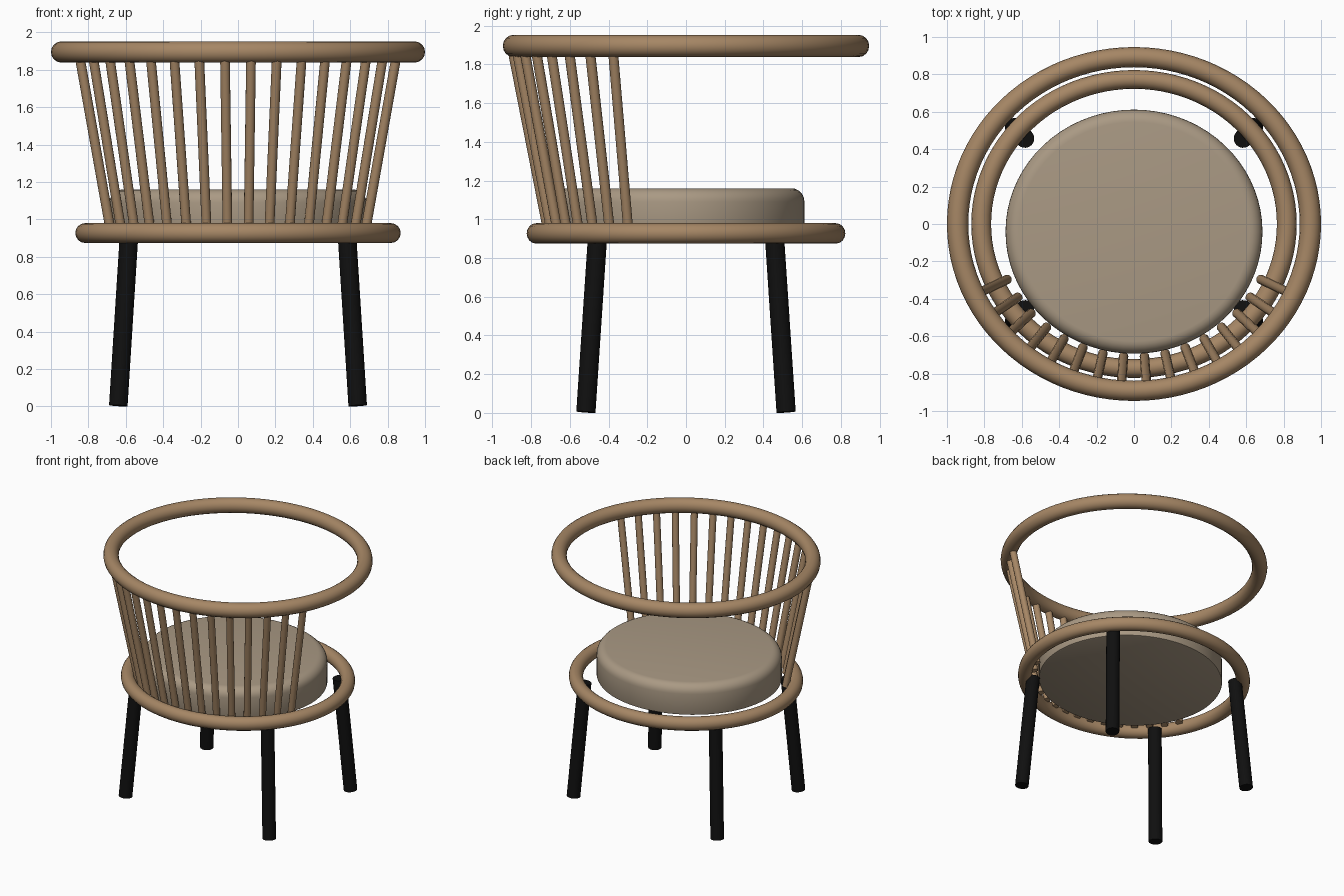
import bpy
import bmesh
import math
from mathutils import Vector

cube = bpy.data.objects.get("Cube")
if cube:
    bpy.data.objects.remove(cube, do_unlink=True)


def make_material(name, rgb, roughness):
    mat = bpy.data.materials.new(name)
    mat.use_nodes = True
    mat.diffuse_color = (*rgb, 1)
    shader = next(n for n in mat.node_tree.nodes if n.type == 'BSDF_PRINCIPLED')
    shader.inputs["Base Color"].default_value = (*rgb, 1)
    shader.inputs["Roughness"].default_value = roughness
    return mat


wood = make_material("warm wood", (0.38, 0.24, 0.13), 0.6)
fabric = make_material("beige fabric", (0.40, 0.32, 0.23), 0.9)
black = make_material("black metal", (0.005, 0.005, 0.005), 0.5)


def finish(name, mat, angle=40):
    obj = bpy.context.object
    obj.name = name
    obj.data.materials.append(mat)
    bpy.ops.object.shade_smooth_by_angle(angle=math.radians(angle))
    return obj


def ring(name, radius, tube, z):
    bpy.ops.mesh.primitive_torus_add(major_radius=radius, minor_radius=tube,
                                     major_segments=96, minor_segments=16,
                                     location=(0, 0, z))
    finish(name, wood).scale.y = 0.946


def rod(name, start, end, radius, mat, sides):
    a, b = Vector(start), Vector(end)
    bpy.ops.mesh.primitive_cylinder_add(vertices=sides, radius=radius,
                                        depth=(b - a).length,
                                        location=(a + b) / 2)
    obj = finish(name, mat)
    obj.rotation_euler = (b - a).to_track_quat('Z', 'Y').to_euler()


# Hoops: seat frame and arm rail
ring("seat_ring", 0.817, 0.053, 0.927)
ring("arm_ring", 0.943, 0.057, 1.895)

# Spindles fanning outward between the hoops, along one side
COUNT = 16
for i in range(COUNT):
    t = (i - (COUNT - 1) / 2) * 0.1475
    s, c = math.sin(t), math.cos(t)
    rod(f"spindle_{i + 1}",
        (0.76 * s, 0.04 - 0.752 * c, 0.93),
        (0.95 * s, 0.045 - 0.945 * c, 1.885), 0.026, wood, 14)

# Four splayed legs
for sx, side in ((1, "left"), (-1, "right")):
    for sy, end in ((-1, "front"), (1, "back")):
        rod(f"{end}_{side}_leg",
            (sx * 0.64, sy * 0.517, 0.0045),
            (sx * 0.583, sy * 0.457, 0.91), 0.05, black, 20)

# Seat cushion with a softened top rim
bpy.ops.mesh.primitive_cylinder_add(vertices=72, radius=0.687, depth=0.24,
                                    location=(0, -0.041, 1.04))
cushion = bpy.context.object
bm = bmesh.new()
bm.from_mesh(cushion.data)


def rim(sign):
    return [e for e in bm.edges if all(v.co.z * sign > 0.1 for v in e.verts)]


bmesh.ops.bevel(bm, geom=rim(1), offset=0.07, segments=6, profile=0.5,
                affect='EDGES')
bmesh.ops.bevel(bm, geom=rim(-1), offset=0.012, segments=2, profile=0.5,
                affect='EDGES')
bm.to_mesh(cushion.data)
bm.free()
finish("seat_cushion", fabric).scale.y = 0.95
